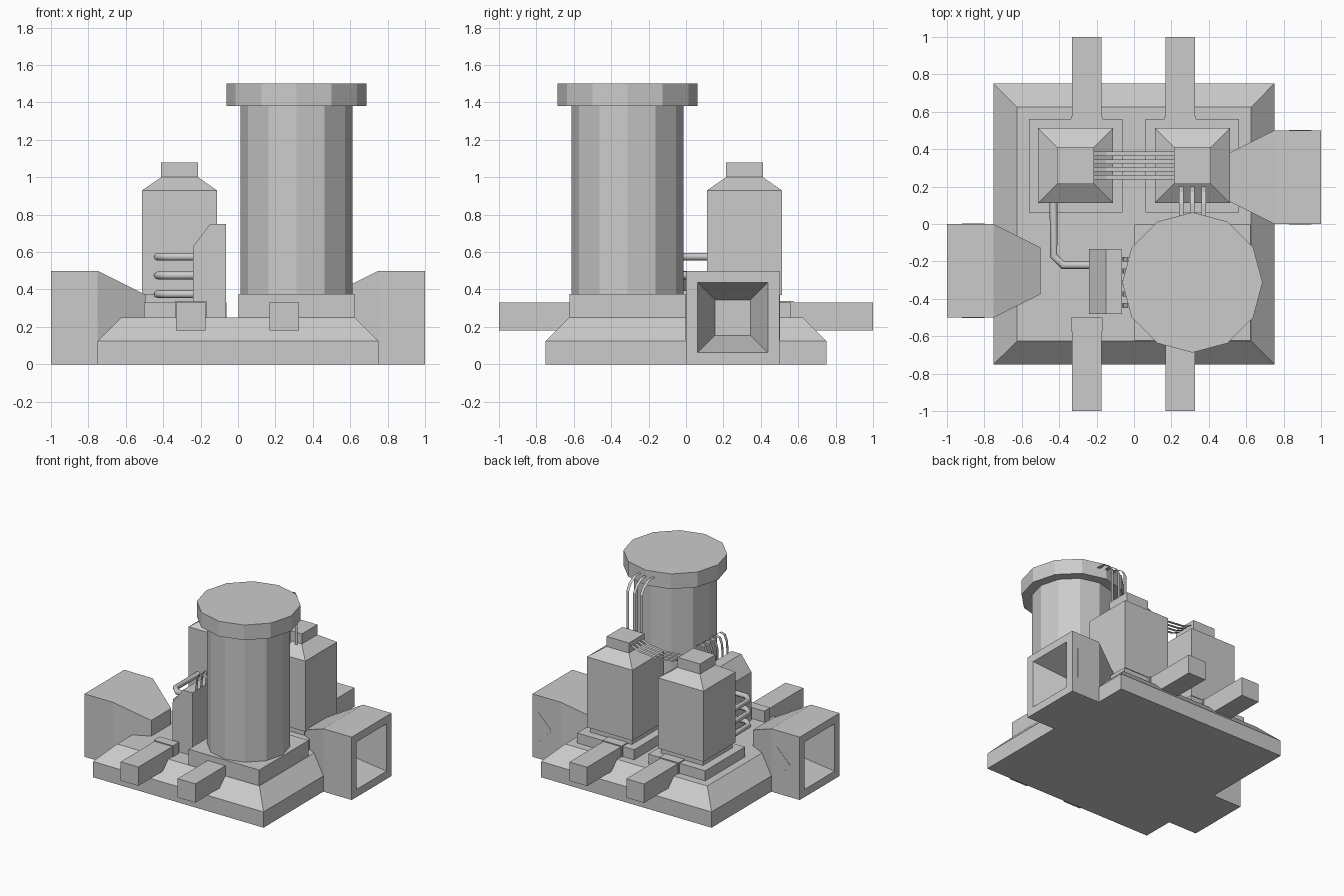
import bpy, bmesh, math
from mathutils import Vector

if "Cube" in bpy.data.objects:
    bpy.data.objects.remove(bpy.data.objects["Cube"])


def finish(name, bm, recalc=True):
    if recalc:
        bmesh.ops.recalc_face_normals(bm, faces=bm.faces)
    me = bpy.data.meshes.new(name)
    bm.to_mesh(me)
    bm.free()
    ob = bpy.data.objects.new(name, me)
    bpy.context.collection.objects.link(ob)
    return ob


def loft(name, rings):
    """Skin a list of equal-length point rings and cap both ends."""
    bm = bmesh.new()
    vs = [[bm.verts.new(p) for p in r] for r in rings]
    n = len(vs[0])
    for a, b in zip(vs, vs[1:]):
        for i in range(n):
            j = (i + 1) % n
            bm.faces.new((a[i], a[j], b[j], b[i]))
    bm.faces.new(vs[0])
    bm.faces.new(vs[-1])
    return finish(name, bm)


def stack(name, cx, cy, levels):
    """Square sections (half size, z) stacked upward."""
    sq = ((-1, -1), (1, -1), (1, 1), (-1, 1))
    return loft(name, [[(cx + h * a, cy + h * b, z) for a, b in sq] for h, z in levels])


def box(name, x0, x1, y0, y1, z0, z1):
    return loft(name, [[(x0, y0, z), (x1, y0, z), (x1, y1, z), (x0, y1, z)] for z in (z0, z1)])


def extrude_y(name, profile, y0, y1):
    return loft(name, [[(x, y, z) for x, z in profile] for y in (y0, y1)])


def ribbon(name, path, offset):
    """Flat cable strip along a path, widened by +-offset."""
    bm = bmesh.new()
    o = Vector(offset)
    vs = [(bm.verts.new(Vector(p) - o), bm.verts.new(Vector(p) + o)) for p in path]
    for a, b in zip(vs, vs[1:]):
        bm.faces.new((a[0], a[1], b[1], b[0]))
    return finish(name, bm, False)


def tube(name, path, radius):
    cu = bpy.data.curves.new(name, 'CURVE')
    cu.dimensions = '3D'
    cu.bevel_depth = radius
    cu.bevel_resolution = 2
    cu.use_fill_caps = True
    sp = cu.splines.new('POLY')
    sp.points.add(len(path) - 1)
    for q, p in zip(sp.points, path):
        q.co = (*p, 1)
    ob = bpy.data.objects.new(name, cu)
    bpy.context.collection.objects.link(ob)


# chamfered base slab
stack("base", 0, 0, [(0.75, 0), (0.75, 0.125), (0.625, 0.25)])

# large column: square foot, 12-sided shaft and cap
C = 0.3125
stack("column_foot", C, -C, [(0.31, 0.24), (0.31, 0.375)])
rings = []
for r, z in [(0.30, 0.37), (0.30, 1.38), (0.375, 1.38), (0.375, 1.5)]:
    rings.append([(C + r * math.cos(i * math.pi / 6), -C + r * math.sin(i * math.pi / 6), z)
                  for i in range(12)])
loft("column", rings)

# two towers on plinths
for side, x in (("left", -C), ("right", C)):
    stack(f"plinth_{side}", x, C, [(0.25, 0.24), (0.25, 0.33)])
    stack(f"tower_{side}", x, C, [(0.185, 0.32), (0.185, 0.37), (0.2, 0.37), (0.2, 0.93),
                                  (0.098, 1.0), (0.098, 1.08)])

# control box with sloped top edge
extrude_y("control_box", [(-0.24, 0.24), (-0.065, 0.24), (-0.065, 0.75), (-0.15, 0.75), (-0.24, 0.63)],
          -0.48, -0.135)

# flared ducts with recessed funnel openings, and arrow plates on both sides
for side, s in (("right", 1), ("left", -1)):
    yc = 0.25 * s
    rings = []
    for x, h in [(0.5, 0.125), (0.75, 0.25), (1, 0.25), (1, 0.188), (0.75, 0.095)]:
        rings.append([(s * x, yc + a * h, 0.25 + b * h)
                      for a, b in ((-1, -1), (1, -1), (1, 1), (-1, 1))])
    loft(f"duct_{side}", rings)
    xt = 0.89 * s - 0.06 + (0.03 if s < 0 else 0)
    arrow = [(xt, 0.25), (xt + 0.12, 0.13), (xt + 0.12, 0.37)]
    for face, t in (("front", -1), ("back", 1)):
        y = yc + t * 0.25
        extrude_y(f"arrow_{side}_{face}", arrow, y - t * 0.002, y + t * 0.002)

# horizontal beams at front and back, with collars where they enter
for i, x in enumerate((-0.253, 0.247)):
    box(f"beam_back_{i}", x - 0.078, x + 0.078, 0.5, 1, 0.18, 0.33)
    box(f"beam_front_{i}", x - 0.078, x + 0.078, -1, -0.5, 0.18, 0.33)
    box(f"collar_back_{i}", x - 0.085, x + 0.085, 0.5, 0.575, 0.2, 0.338)
    box(f"collar_front_{i}", x - 0.085, x + 0.085, -0.575, -0.5, 0.2, 0.338)

# round pipes from control box to left tower
for i, z in enumerate((0.375, 0.475, 0.575)):
    tube(f"pipe_{i}", [(-0.23, -0.22, z), (-0.38, -0.22, z), (-0.43, -0.17, z), (-0.43, 0.13, z)], 0.021)

# flat cables: tower to column cap
for i in range(3):
    x = C + (i - 1) * 0.06
    ribbon(f"cap_cable_{i}", [(x, 0.2, 0.99), (x, 0.2, 1.37), (x, 0.17, 1.42), (x, 0.11, 1.455),
                              (x, 0.03, 1.455)], (0.012, 0, 0))

# flat cables: tower to tower
for i in range(4):
    y = C + (i - 1.5) * 0.042
    ribbon(f"tower_cable_{i}", [(-0.22, y, 1.05), (-0.15, y, 1.02), (0, y, 1.005), (0.15, y, 1.02),
                                (0.22, y, 1.05)], (0, 0.012, 0))

# flat cables: control box up to column
for i in range(5):
    y = -C + (i - 2) * 0.062
    ribbon(f"box_cable_{i}", [(-0.062, y, 0.7), (-0.055, y, 0.84), (-0.035, y, 0.89), (0.0, y, 0.9),
                              (0.05, y, 0.87)], (0, 0.013, 0))
